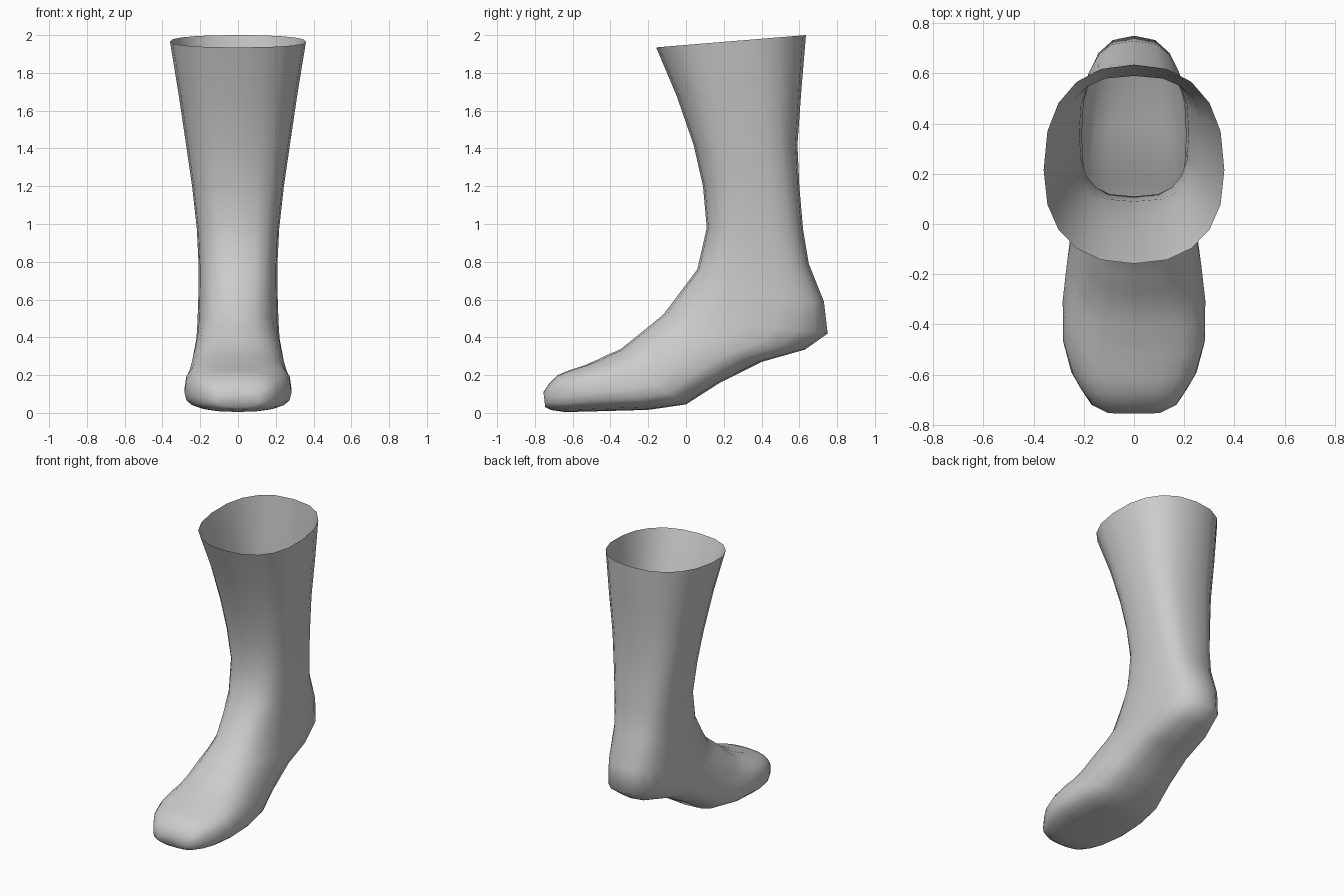
import bpy, bmesh
from math import sin, cos, pi
from mathutils import Vector

if "Cube" in bpy.data.objects:
    bpy.data.objects.remove(bpy.data.objects["Cube"])

wool = bpy.data.materials.new("grey_wool")
wool.use_nodes = True
wool.diffuse_color = (0.6, 0.6, 0.6, 1)
wool.node_tree.nodes["Principled BSDF"].inputs["Base Color"].default_value = wool.diffuse_color

# Cross-sections from cuff to toe:
# front y, z; back y, z; half width; position of widest point; roundness
SECTIONS = [
    (-.158, 1.935, .635, 2.0, .36, .47, .85),
    (-.05, 1.68, .61, 1.7, .315, .5, .8),
    (.04, 1.42, .59, 1.42, .275, .5, .75),
    (.09, 1.2, .6, 1.2, .243, .5, .7),
    (.11, .98, .62, .97, .218, .5, .7),
    (.06, .76, .65, .79, .208, .5, .7),
    (-.03, .64, .73, .59, .21, .5, .75),
    (-.12, .52, .75, .42, .215, .5, .8),
    (-.2, .455, .63, .335, .22, .5, .75),
    (-.28, .39, .4, .27, .232, .5, .72),
    (-.35, .335, .18, .16, .25, .55, .72),
    (-.41, .31, 0, .045, .268, .6, .72),
    (-.46, .285, -.2, .016, .284, .6, .72),
    (-.53, .255, -.42, .01, .283, .6, .72),
    (-.62, .225, -.57, .006, .25, .6, .72),
    (-.68, .2, -.645, .005, .21, .6, .72),
    (-.725, .155, -.715, .015, .17, .55, .72),
    (-.755, .11, -.745, .03, .11, .5, .72),
]
SIDES = 20


def power(v, e):
    return abs(v) ** e * (1 if v > 0 else -1)


def ring(bm, fy, fz, by, bz, width, widest, e):
    front, back = Vector((0, fy, fz)), Vector((0, by, bz))
    verts = []
    for i in range(SIDES):
        a = 2 * pi * i / SIDES
        c = power(cos(a), e)
        t = widest * (1 - c) if c > 0 else widest - c * (1 - widest)
        p = front.lerp(back, t)
        p.x = width * power(sin(a), e)
        verts.append(bm.verts.new(p))
    return verts


# Open sock: loft the sections and close the toe
bm = bmesh.new()
rings = [ring(bm, *s) for s in SECTIONS]
for upper, lower in zip(rings, rings[1:]):
    for i in range(SIDES):
        j = (i + 1) % SIDES
        bm.faces.new((upper[i], lower[i], lower[j], upper[j]))
bm.faces.new(rings[-1])
bmesh.ops.recalc_face_normals(bm, faces=bm.faces)
# Keep normals pointing outwards even though the cuff is open
toe = max(bm.faces, key=lambda f: -f.calc_center_median().y)
if toe.normal.y > 0:
    bmesh.ops.reverse_faces(bm, faces=bm.faces)
mesh = bpy.data.meshes.new("sock")
bm.to_mesh(mesh)
bm.free()
mesh.materials.append(wool)
mesh.shade_smooth()
sock = bpy.data.objects.new("sock", mesh)
bpy.context.collection.objects.link(sock)
